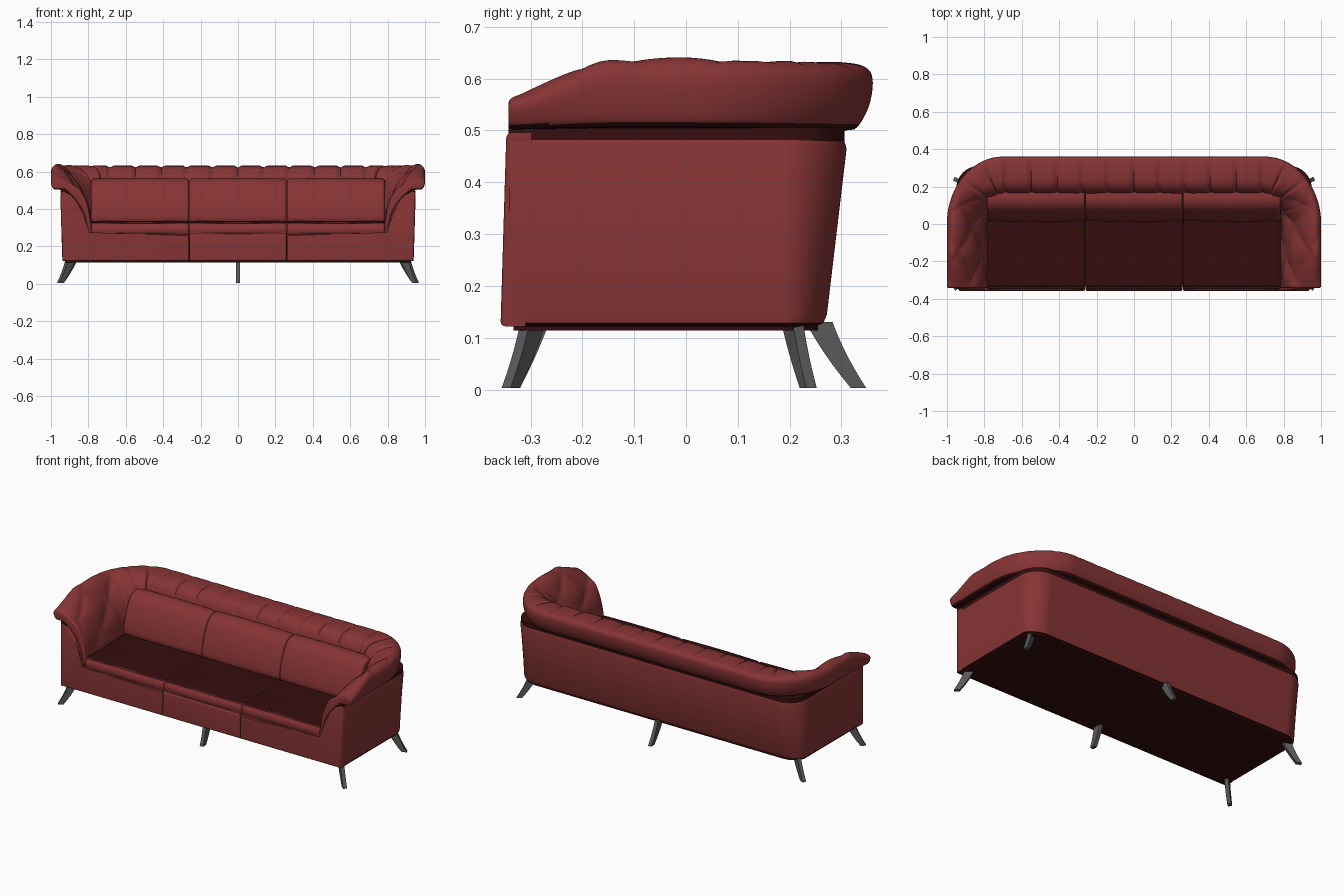
import bpy, bmesh, math
from mathutils import Vector

if "Cube" in bpy.data.objects:
    bpy.data.objects.remove(bpy.data.objects["Cube"])


def material(name, color):
    m = bpy.data.materials.new(name)
    m.use_nodes = True
    m.diffuse_color = color
    m.node_tree.nodes["Principled BSDF"].inputs["Base Color"].default_value = color
    return m


LEATHER = material("red leather", (0.24, 0.034, 0.035, 1))
LINING = material("dark red lining", (0.035, 0.004, 0.004, 1))
METAL = material("dark grey metal", (0.1, 0.1, 0.1, 1))


def finish(name, bm, mat, angle=40):
    """Leather parts get dark lining on the faces that look down."""
    bmesh.ops.recalc_face_normals(bm, faces=bm.faces)
    bm.normal_update()
    if mat == LEATHER:
        for f in bm.faces:
            f.material_index = int(f.normal.z < -0.6)
    me = bpy.data.meshes.new(name)
    bm.to_mesh(me)
    bm.free()
    ob = bpy.data.objects.new(name, me)
    bpy.context.collection.objects.link(ob)
    me.materials.append(mat)
    if mat == LEATHER:
        me.materials.append(LINING)
    bpy.ops.object.select_all(action='DESELECT')
    ob.select_set(True)
    bpy.context.view_layer.objects.active = ob
    bpy.ops.object.shade_smooth_by_angle(angle=math.radians(angle))
    return ob


def loft(name, rings, mat, angle=40):
    """Skin closed rings of equal length and cap both ends."""
    bm = bmesh.new()
    vs = [[bm.verts.new(p) for p in r] for r in rings]
    n = len(vs[0])
    for a, b in zip(vs, vs[1:]):
        for i in range(n):
            j = (i + 1) % n
            bm.faces.new((a[i], a[j], b[j], b[i]))
    bm.faces.new(vs[0])
    bm.faces.new(vs[-1])
    return finish(name, bm, mat, angle)


def smooth_loop(pts, steps):
    """Closed Catmull-Rom curve through the points."""
    pts = [Vector(p) for p in pts]
    n, out = len(pts), []
    for i in range(n):
        a, b, c, d = (pts[(i + k) % n] for k in (-1, 0, 1, 2))
        for k in range(steps):
            t = k / steps
            out.append(0.5 * (2 * b + (c - a) * t + (2 * a - 5 * b + 4 * c - d) * t * t
                              + (3 * b - a - 3 * c + d) * t ** 3))
    return out


def loop_normals(loop):
    n = len(loop)
    out = []
    for i in range(n):
        t = loop[(i + 1) % n] - loop[i - 1]
        out.append(Vector((-t.y, t.x)).normalized())
    return out


def smoothstep(t):
    t = min(max(t, 0), 1)
    return t * t * (3 - 2 * t)


FRONT = -0.343


def u_path(a, b):
    """U-shaped plan path with elliptical corners: points and inward normals."""
    cx, cy = 1 - a, 0.36 - b
    half = [(Vector((x * cx / 60, 0.36)), Vector((0, -1))) for x in range(60)]
    for i in range(61):
        t = math.pi / 2 * (1 - i / 60)
        c, s = math.cos(t), math.sin(t)
        half.append((Vector((cx + a * c, cy + b * s)), Vector((-c / a, -s / b)).normalized()))
    for i in range(1, 31):
        half.append((Vector((1, cy + (FRONT + 0.012 - cy) * i / 30)), Vector((-1, 0))))
    for g in (0.008, 0.004, 0.0015, 0):
        half.append((Vector((1, FRONT + g)), Vector((-1, 0))))
    flip = Vector((-1, 1))
    return [(p * flip, n * flip) for p, n in reversed(half[1:])] + half


RIM_PATH = u_path(0.3, 0.36)
WALL_PATH = u_path(0.17, 0.17)


def sweep(name, path, arm, back, mat=LEATHER, steps=0, tuft=False, radius=0.008, angle=35):
    """Sweep a section blending from arm shape to back shape along the path."""
    rings, s, prev = [], 0, path[0][0]
    total = sum((q[0] - p[0]).length for p, q in zip(path, path[1:]))
    for p, nrm in path:
        s += (p - prev).length
        prev = p
        b = smoothstep(-nrm.y)
        ctrl = [Vector(u).lerp(Vector(v), b) for u, v in zip(arm, back)]
        loop = smooth_loop(ctrl, steps) if steps else ctrl
        u = (s - total / 2) / 0.137
        end = min(s, total - s)
        edge = min(1, end / radius)
        inset = radius * (1 - math.sqrt(1 - (1 - edge) ** 2))
        drop = 1 - 0.55 * smoothstep((-0.14 - p.y) / 0.22) if tuft else 1
        calm = smoothstep(end / 0.05)
        ring, run = [], 0
        for i, (q, m) in enumerate(zip(loop, loop_normals(loop))):
            run += (q - loop[i - 1]).xy.length if i else 0
            d, z = q.x, q.y
            if z > 0.5:
                z = 0.5 + (z - 0.5) * drop
            push = -inset
            if tuft:
                # vertical pleats on the back, soft diamond pillows on the arms
                v = run / 0.12
                pillow = math.sqrt(abs(math.sin(math.pi * (u + v) / 2)
                                       * math.sin(math.pi * (u - v) / 2)))
                pleat = math.exp(-(abs((u + 0.5) % 1 - 0.5) / 0.09) ** 2)
                push += q.z * calm * ((0.02 * pillow - 0.012) * (1 - b)
                                      + (0.004 - 0.013 * pleat) * b)
            d += m.x * push
            z += m.y * push
            w = p + nrm * d
            ring.append((w.x, w.y, z))
        rings.append(ring)
    return loft(name, rings, mat, angle)


# Tufted inner padding with rolled rim; third value is tuft strength
sweep("tufted_rolled_rim", RIM_PATH,
      [(.07, .50, 0), (.02, .510, 0), (.004, .55, 0), (0, .60, 0), (.015, .63, .2),
       (.045, .635, .8), (.09, .60, 1), (.14, .535, 1), (.18, .46, 1), (.205, .38, .6),
       (.22, .27, 0), (.20, .28, 0), (.18, .37, 0), (.13, .45, 0)],
      [(.06, .496, 0), (.03, .506, 0), (.006, .55, 0), (0, .60, 0), (.015, .622, .2),
       (.05, .628, .7), (.10, .628, 1), (.15, .618, 1), (.185, .58, 1), (.20, .5, .3),
       (.21, .27, 0), (.19, .28, 0), (.17, .37, 0), (.12, .45, 0)],
      steps=5, tuft=True, radius=0.012, angle=60)

# Outer wall of arms and back, tapering towards the floor
inner = [(.075, .486, 0), (.13, .45, 0), (.18, .37, 0), (.20, .27, 0), (.20, .122, 0)]
sweep("outer_wall", WALL_PATH,
      [(.075, .122, 0), (.063, .128, 0), (.06, .145, 0), (.05, .472, 0), (.055, .484, 0)] + inner,
      [(.11, .122, 0), (.095, .128, 0), (.088, .145, 0), (.05, .465, 0), (.055, .482, 0)] + inner)

# Dark recessed band between the wall and the rim
band = [(.054, .478, 0), (.054, .506, 0), (.09, .506, 0), (.09, .478, 0)]
sweep("rim_recess_band", WALL_PATH, band, band, mat=LINING, radius=0.002)

# Dark floor slab closing the underside
bm = bmesh.new()
outline = [p + n * (0.075 + 0.03 * max(0, -n.y)) for p, n in WALL_PATH]
outline = [Vector((p.x, max(p.y, FRONT + 0.01), 0.114)) for p in outline]
slab = bm.faces.new([bm.verts.new(p) for p in outline])
top = bmesh.ops.extrude_face_region(bm, geom=[slab])["geom"]
bmesh.ops.translate(bm, verts=[v for v in top if isinstance(v, bmesh.types.BMVert)],
                    vec=(0, 0, 0.14))
finish("underside_lining", bm, LINING)


def cushion(name, profile, x0, x1, radius, crown=0):
    """Profile in (y, z) run along x, with rounded ends and a soft crown."""
    loop = smooth_loop(profile, 5)
    nrm = loop_normals(loop)
    ends = [radius * (1 - math.cos(math.pi / 2 * k / 5)) for k in range(6)]
    mids = [radius + (x1 - x0 - 2 * radius) * k / 16 for k in range(1, 16)]
    rings = []
    for t in ends + mids + [x1 - x0 - e for e in reversed(ends)]:
        e = min(1, min(t, x1 - x0 - t) / radius)
        push = -radius * (1 - math.sqrt(max(0, 1 - (1 - e) ** 2)))
        push += crown * math.sin(math.pi * t / (x1 - x0))
        rings.append([(x0 + t, p.x + m.x * push, p.y + m.y * push)
                      for p, m in zip(loop, nrm)])
    return loft(name, rings, LEATHER, 60)


def front_panel(name, outline):
    """Upholstered front plate from an (x, z) outline, leaning back slightly."""
    bm = bmesh.new()
    rings = [[bm.verts.new((x, y + 0.03 * (z - 0.122), z)) for x, z in outline]
             for y in (-0.358, -0.31)]
    n = len(outline)
    for i in range(n):
        j = (i + 1) % n
        bm.faces.new((rings[0][i], rings[0][j], rings[1][j], rings[1][i]))
    caps = [bm.faces.new(r) for r in rings]
    bmesh.ops.bevel(bm, geom=list(caps[0].edges), offset=0.009, segments=4,
                    profile=0.5, affect='EDGES')
    finish(name, bm, LEATHER, 40)


SEAT = [(-.325, .262), (-.342, .272), (-.345, .298), (-.332, .322), (-.305, .329),
        (-.1, .329), (.09, .329), (.1, .262), (-.1, .258)]
BACK = [(.04, .325), (.018, .345), (.022, .39), (.042, .46), (.076, .528), (.112, .556),
        (.15, .561), (.17, .545), (.185, .45), (.19, .33), (.12, .32)]

# Three seats, each with a seat cushion and a back cushion
for side, x0, x1 in (("right", -.785, -.261), ("middle", -.26, .26), ("left", .261, .785)):
    cushion("seat_cushion_" + side, SEAT, x0, x1, .012, .003)
    cushion("back_cushion_" + side, BACK, x0, x1, .015, .004)

# Front panels: a middle rail and two that sweep up into the arm fronts
front_panel("front_panel_middle", [(-.259, .122), (.259, .122), (.259, .266), (-.259, .266)])
SWEEP_UP = [(.261, .122), (.938, .122), (.948, .495), (.925, .493), (.89, .472), (.858, .435),
            (.832, .385), (.812, .325), (.80, .266), (.261, .266)]
for side, sx in (("right", -1), ("left", 1)):
    front_panel("front_panel_" + side, [(sx * x, z) for x, z in SWEEP_UP])


def leg(name, top, foot):
    """Flat tapered leg, curving outwards from top to foot."""
    top, foot = Vector(top), Vector(foot)
    out = (foot - top).normalized()
    side = Vector((-out.y, out.x)) * 0.011
    rings = []
    for k in range(9):
        t = k / 8
        c = top.lerp(foot, 0.75 * t + 0.25 * t * t)
        h = out * (0.026 - 0.011 * t)
        z = 0.13 * (1 - t) + 0.003 * t
        rings.append([(*(c + a * h + b * side), z)
                      for a, b in ((1, 1), (-1, 1), (-1, -1), (1, -1))])
    loft(name, rings, METAL, 30)


for side, sx in (("right", -1), ("left", 1)):
    leg("front_leg_" + side, (sx * .895, -.295), (sx * .95, -.338))
    leg("back_leg_" + side, (sx * .885, .205), (sx * .95, .236))
leg("front_leg_middle", (0, -.29), (0, -.336))
leg("back_leg_middle", (0, .257), (0, .333))
